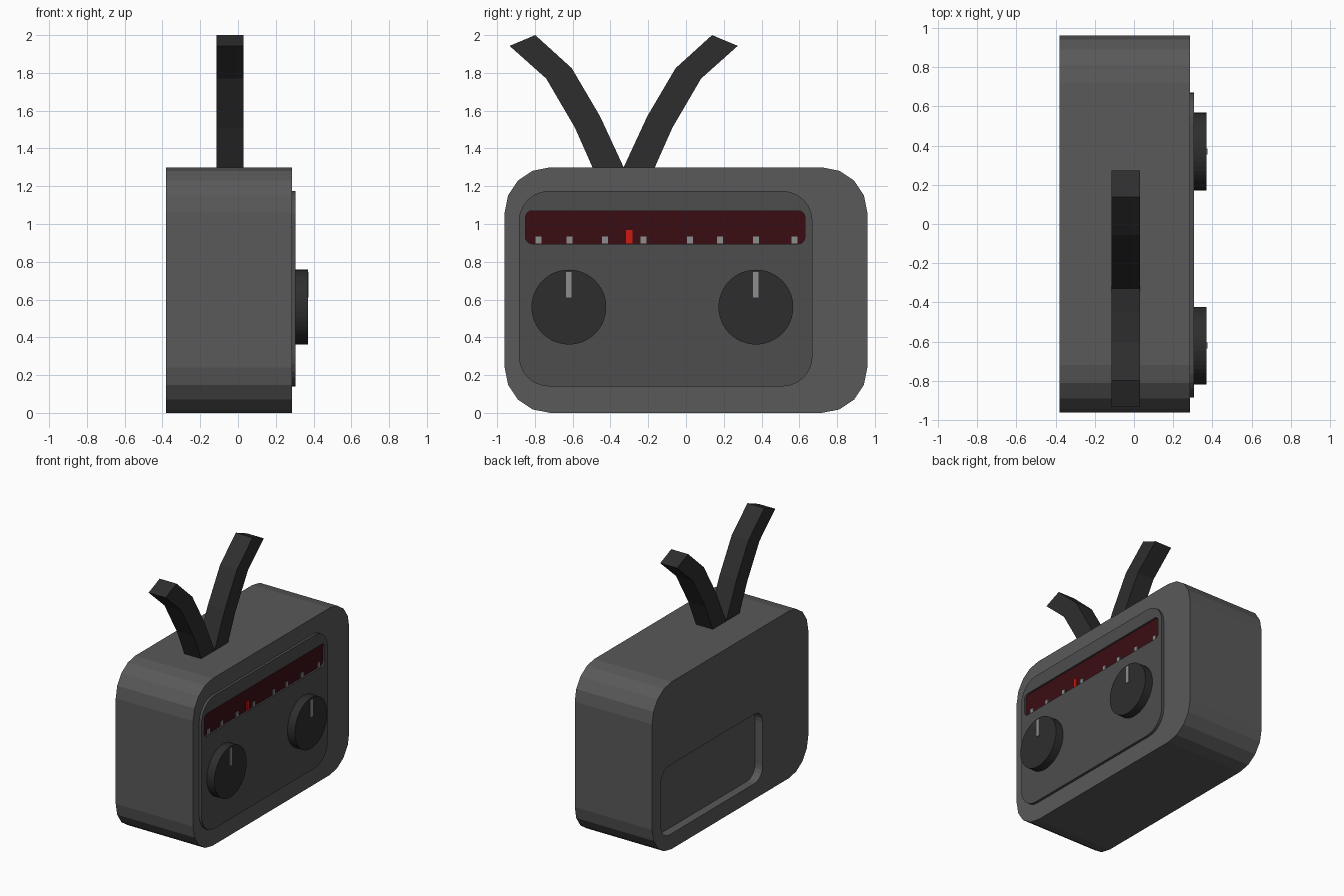
import bpy, bmesh
from math import sin, cos, pi

if "Cube" in bpy.data.objects:
    bpy.data.objects.remove(bpy.data.objects["Cube"])


def material(name, r, g, b):
    m = bpy.data.materials.new(name)
    m.diffuse_color = (r, g, b, 1)
    m.use_nodes = True
    m.node_tree.nodes["Principled BSDF"].inputs["Base Color"].default_value = m.diffuse_color
    return m


CASE = material("case_grey", .10, .10, .10)
PANEL = material("panel_grey", .075, .075, .075)
DARK = material("dark_grey", .027, .027, .027)
GLASS = material("dark_red", .042, .004, .007)
RED = material("red", .62, .01, .006)
PALE = material("pale_grey", .27, .27, .27)


def prism(name, outline, x0, x1, mat=None):
    """Extrude a (y, z) outline from x0 to x1."""
    bm = bmesh.new()
    face = bm.faces.new([bm.verts.new((x0, y, z)) for y, z in outline])
    ext = bmesh.ops.extrude_face_region(bm, geom=[face])
    verts = [v for v in ext["geom"] if isinstance(v, bmesh.types.BMVert)]
    bmesh.ops.translate(bm, verts=verts, vec=(x1 - x0, 0, 0))
    bmesh.ops.recalc_face_normals(bm, faces=bm.faces)
    me = bpy.data.meshes.new(name)
    bm.to_mesh(me)
    bm.free()
    ob = bpy.data.objects.new(name, me)
    bpy.context.collection.objects.link(ob)
    if mat:
        me.materials.append(mat)
    return ob


def rounded(y0, y1, z0, z1, r, n):
    pts = []
    corners = [(y1 - r, z1 - r), (y0 + r, z1 - r), (y0 + r, z0 + r), (y1 - r, z0 + r)]
    for q, (cy, cz) in enumerate(corners):
        for i in range(n + 1):
            a = (q + i / n) * pi / 2
            pts.append((cy + r * cos(a), cz + r * sin(a)))
    return pts


def rect(y, w, z0, z1):
    return [(y - w / 2, z0), (y + w / 2, z0), (y + w / 2, z1), (y - w / 2, z1)]


def cut(target, cutter):
    mod = target.modifiers.new("recess", 'BOOLEAN')
    mod.operation = 'DIFFERENCE'
    mod.solver = 'EXACT'
    mod.object = cutter
    cutter.hide_render = True
    cutter.hide_viewport = True


# Case with a battery recess in the back
case = prism("case", rounded(-.96, .96, 0, 1.3, .24, 4), -.38, .285, CASE)
cut(case, prism("back_recess_cutter", rounded(-.40, .85, .12, .66, .10, 5), -.5, -.315, CASE))

# Raised front panel with a sunken tuning display
panel = prism("front_panel", rounded(-.885, .67, .14, 1.175, .16, 6), .28, .305, PANEL)
cut(panel, prism("display_cutter", rounded(-.85, .63, .895, 1.07, .035, 4), .29, .4, PANEL))
prism("display", rounded(-.85, .63, .895, 1.07, .035, 4), .286, .292, GLASS)

# Tuning marks and needle
for y in (-.78, -.617, -.43, -.225, .02, .18, .37, .575):
    prism("tuning_mark", rect(y, .032, .896, .934), .29, .298, PALE)
prism("tuning_needle", rect(-.30, .033, .896, .968), .29, .299, RED)

# Knobs with pointers
for y in (-.62, .37):
    circle = [(y + .198 * cos(i * pi / 24), .56 + .198 * sin(i * pi / 24)) for i in range(48)]
    prism("knob", circle, .30, .37, DARK)
    prism("knob_pointer", rect(y, .03, .61, .745), .36, .374, PALE)

# Pair of curved antennas, mirrored about y = -0.33
side = [(0, 1.3), (.165, 1.3), (.258, 1.51), (.41, 1.77), (.604, 1.943),
        (.468, 2.0), (.275, 1.825), (.125, 1.57)]
for s in (-1, 1):
    prism("antenna", [(-.33 + s * y, z) for y, z in side], -.115, .03, DARK)
